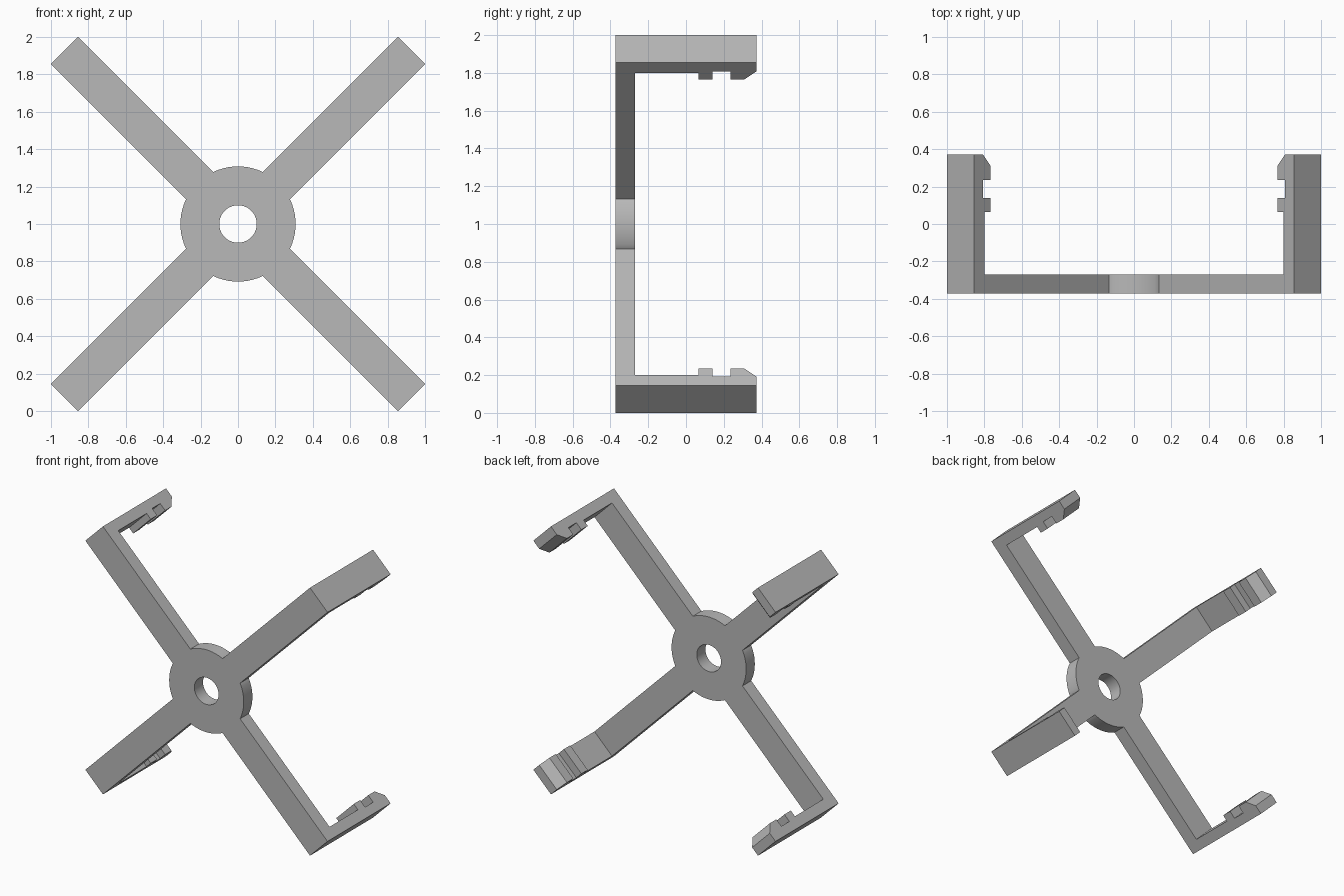
import bpy, bmesh
from math import sin, cos, asin, radians, tau

cube = bpy.data.objects.get("Cube")
if cube:
    bpy.data.objects.remove(cube, do_unlink=True)

FRONT, BACK, PLATE = -0.372, 0.372, -0.27   # depth of front face, finger tip, plate back
HUB, HOLE, HALF, REACH = 0.308, 0.1, 0.1025, 1.312
DELTA = asin(HALF / HUB)                    # half angle an arm covers on the hub
FLAT = HUB * cos(DELTA)                     # radius of the flat where an arm joins

grey = bpy.data.materials.new("grey plastic")
grey.use_nodes = True
grey.diffuse_color = (0.48, 0.48, 0.48, 1)
grey.node_tree.nodes["Principled BSDF"].inputs["Base Color"].default_value = grey.diffuse_color


def finish(name, bm):
    bmesh.ops.recalc_face_normals(bm, faces=bm.faces)
    mesh = bpy.data.meshes.new(name)
    bm.to_mesh(mesh)
    bm.free()
    mesh.materials.append(grey)
    obj = bpy.data.objects.new(name, mesh)
    bpy.context.collection.objects.link(obj)
    return obj


# Hub: a ring with a flat facet at each arm
def hub():
    bm = bmesh.new()
    points = []
    steps = 10
    for k in range(4):
        a = radians(45 + 90 * k)
        for i in range(steps):              # straight facet under the arm
            t = -DELTA + 2 * DELTA * i / steps
            points.append((a + t, FLAT / cos(t)))
        arc = tau / 4 - 2 * DELTA
        for i in range(steps):              # round rim up to the next arm
            points.append((a + DELTA + arc * i / steps, HUB))

    def loop(y, hole):
        return [bm.verts.new((cos(t) * (HOLE if hole else r), y,
                              1 + sin(t) * (HOLE if hole else r))) for t, r in points]

    loops = [loop(FRONT, False), loop(PLATE, False), loop(PLATE, True), loop(FRONT, True)]
    n = len(points)
    for j in range(4):
        p, q = loops[j], loops[(j + 1) % 4]
        for i in range(n):
            bm.faces.new((p[i], p[(i + 1) % n], q[(i + 1) % n], q[i]))
    return finish("hub", bm)


# Arm with clip finger: radial profile (radius, depth) extruded across its width
TOOTH, RECESS, INNER = 1.186, 1.244, 1.234
PROFILE = [(FLAT, FRONT), (REACH, FRONT), (REACH, BACK), (RECESS, BACK),
           (TOOTH, 0.31), (TOOTH, 0.235), (RECESS, 0.235), (RECESS, 0.14),
           (TOOTH, 0.14), (TOOTH, 0.065), (INNER, 0.065), (INNER, PLATE), (FLAT, PLATE)]


def arm(name, degrees):
    a = radians(degrees)
    bm = bmesh.new()
    sides = [[bm.verts.new((r * cos(a) - s * sin(a), y, 1 + r * sin(a) + s * cos(a)))
              for r, y in PROFILE] for s in (-HALF, HALF)]
    n = len(PROFILE)
    for side in sides:
        bm.faces.new(side)
    for i in range(n):
        j = (i + 1) % n
        bm.faces.new((sides[0][i], sides[0][j], sides[1][j], sides[1][i]))
    return finish(name, bm)


ring = hub()
for k, label in enumerate(("upper_left", "upper_right", "lower_right", "lower_left")):
    arm(label + "_clip_arm", 45 + 90 * k)

# Smooth the round rim and bore only
bpy.ops.object.select_all(action="DESELECT")
ring.select_set(True)
bpy.context.view_layer.objects.active = ring
bpy.ops.object.shade_smooth_by_angle(angle=radians(30))
